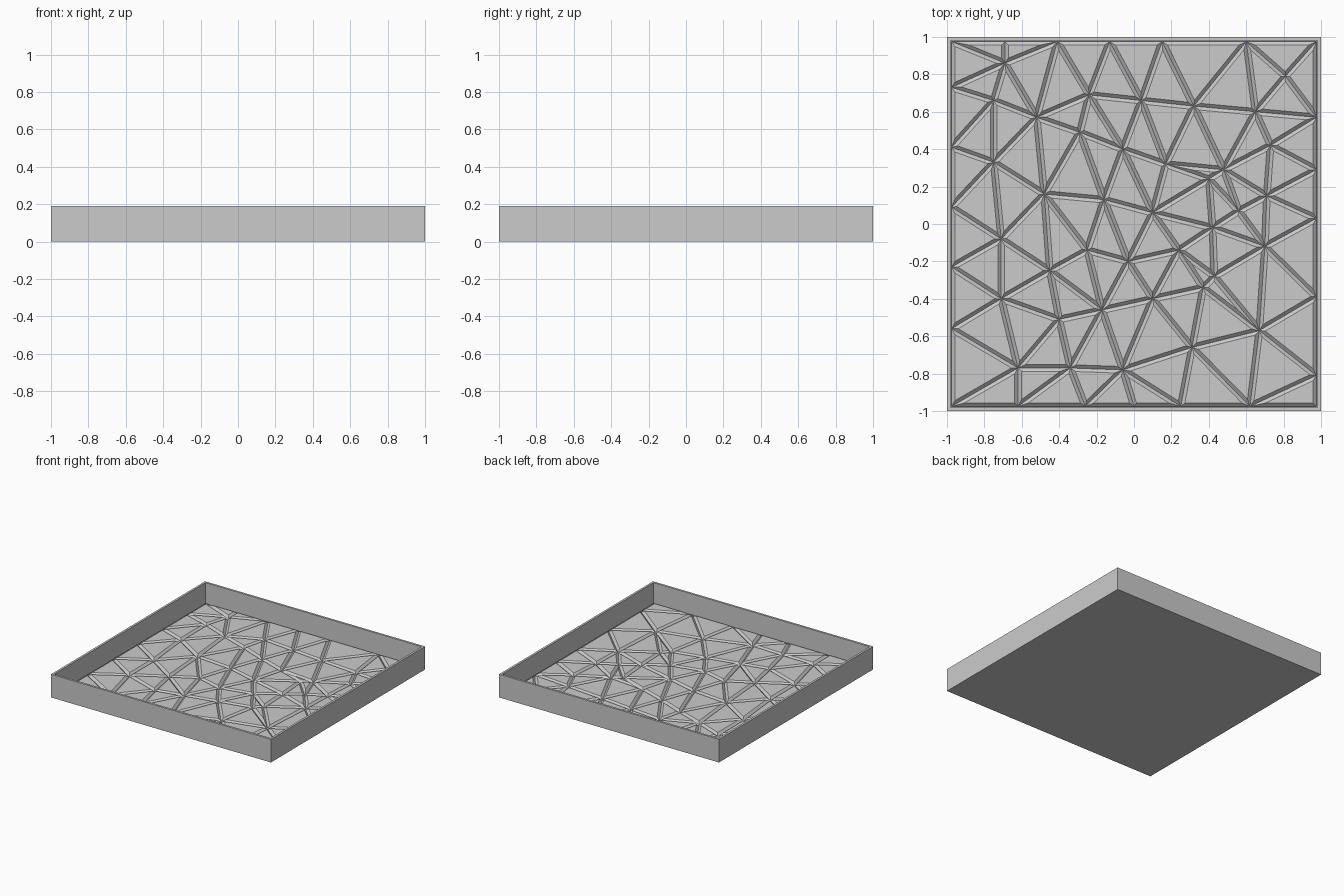
import bpy, bmesh
from mathutils import Vector
from mathutils.geometry import delaunay_2d_cdt

if "Cube" in bpy.data.objects:
    bpy.data.objects.remove(bpy.data.objects["Cube"])

HEIGHT, INNER = 0.19, 0.975      # wall height, half width inside the walls
GROOVE_Z, RAISE, BEVEL = 0.018, 0.017, 0.018


def make_object(name, bm):
    mesh = bpy.data.meshes.new(name)
    bm.to_mesh(mesh)
    bm.free()
    obj = bpy.data.objects.new(name, mesh)
    bpy.context.collection.objects.link(obj)
    return obj


# tray: box with a thin rim and a sunken, open-floored interior
bm = bmesh.new()
bmesh.ops.create_cube(bm, size=1)
for v in bm.verts:
    v.co = (v.co.x * 2, v.co.y * 2, (v.co.z + 0.5) * HEIGHT)
top = max(bm.faces, key=lambda f: f.calc_center_median().z)
bmesh.ops.inset_region(bm, faces=[top], thickness=1 - INNER)
ext = bmesh.ops.extrude_face_region(bm, geom=[top])
for v in [g for g in ext["geom"] if isinstance(g, bmesh.types.BMVert)]:
    v.co.z = GROOVE_Z
old = [f for f in bm.faces if f.normal.z > 0.5 and
       all(max(abs(v.co.x), abs(v.co.y)) < 0.99 for v in f.verts)]
bmesh.ops.delete(bm, geom=list({*old, *([top] if top.is_valid else [])}), context='FACES')
make_object("tray_walls", bm)

# corners of the triangular floor tiles: along the walls, then inside
I = INNER
points = [(-I, -I), (I, -I), (I, I), (-I, I)]
points += [(x, I) for x in (-0.69, -0.41, -0.13, 0.15, 0.60)]
points += [(x, -I) for x in (-0.62, -0.26, 0.0, 0.25, 0.62)]
points += [(I, y) for y in (0.57, 0.29, 0.03, -0.39, -0.81)]
points += [(-I, y) for y in (0.73, 0.41, 0.09, -0.23, -0.56)]
points += [
    (-0.69, 0.86), (-0.75, 0.66), (-0.52, 0.57), (-0.24, 0.69), (0.04, 0.66),
    (0.32, 0.63), (0.65, 0.60), (0.81, 0.79), (-0.75, 0.33), (-0.29, 0.49),
    (-0.06, 0.40), (0.17, 0.32), (0.40, 0.24), (0.48, 0.29), (0.73, 0.42),
    (0.71, 0.15), (0.56, 0.07), (-0.48, 0.16), (-0.16, 0.13), (0.10, 0.06),
    (0.42, -0.02), (0.70, -0.12), (-0.71, -0.08), (-0.25, -0.14), (-0.03, -0.20),
    (0.24, -0.14), (0.43, -0.28), (0.37, -0.34), (-0.45, -0.25), (-0.71, -0.40),
    (-0.40, -0.51), (-0.17, -0.46), (0.10, -0.40), (0.67, -0.57), (0.31, -0.66),
    (-0.06, -0.78), (-0.34, -0.77), (-0.62, -0.77)]
coords, _, tris, *_ = delaunay_2d_cdt([Vector(p) for p in points], [], [], 0, 1e-5)

# floor tiles: each triangle raised with a sloped edge, leaving V grooves
bm = bmesh.new()
verts = [bm.verts.new((c.x, c.y, GROOVE_Z)) for c in coords]
for tri in tris:
    a, b, c = (coords[i] for i in tri)
    area = (b - a).cross(c - a)
    if abs(area) > 1e-4:
        order = tri if area > 0 else tri[::-1]
        bm.faces.new([verts[i] for i in order])
bm.normal_update()
bmesh.ops.inset_individual(bm, faces=bm.faces[:], thickness=BEVEL, depth=RAISE,
                           use_even_offset=True)
make_object("floor_tiles", bm)
